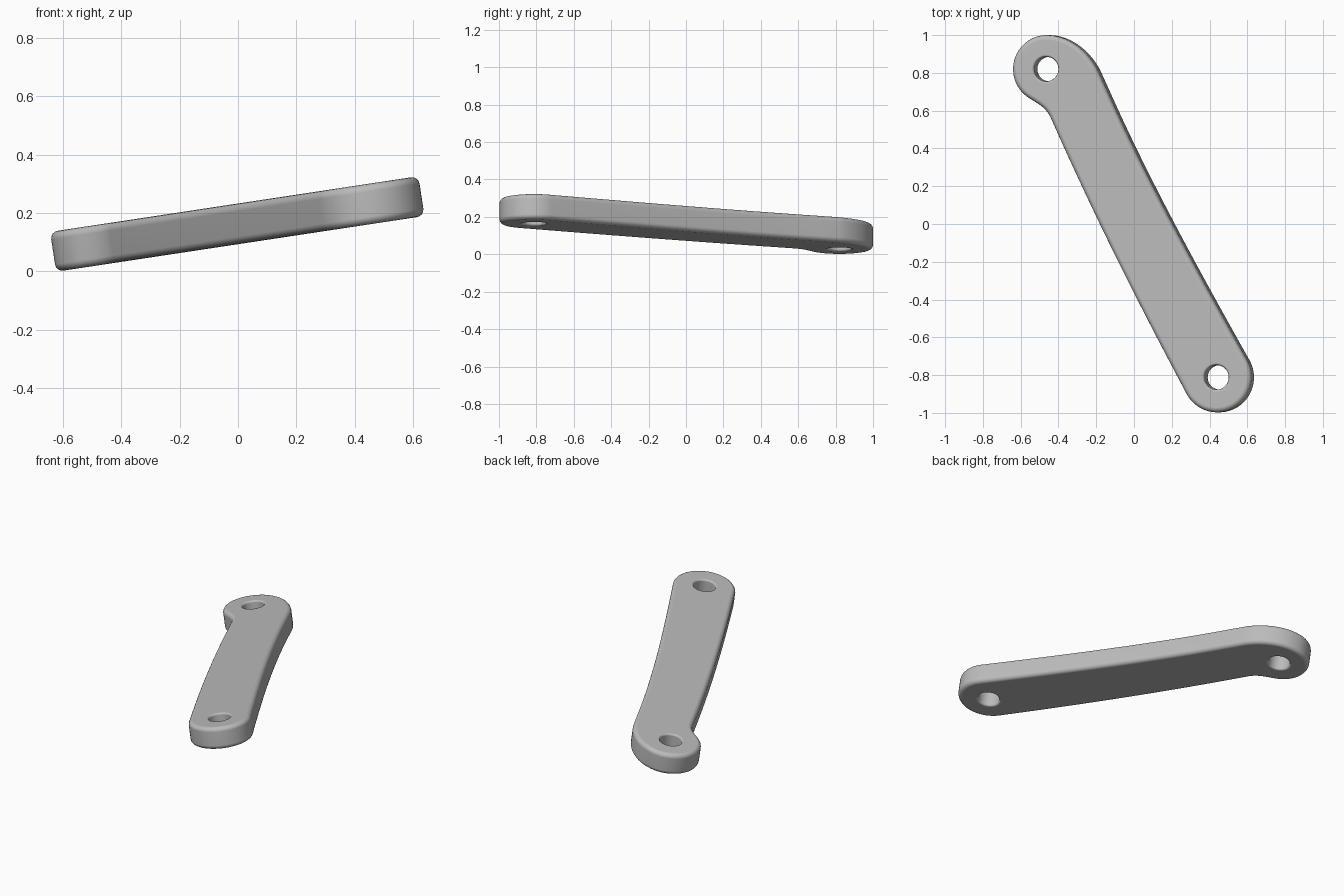
import bpy, bmesh, math
from mathutils import Vector
from mathutils.geometry import interpolate_bezier

if "Cube" in bpy.data.objects:
    bpy.data.objects.remove(bpy.data.objects["Cube"], do_unlink=True)

HALF = 0.069                      # half plate thickness
FRONT, BACK = (0.451, -0.812), (-0.461, 0.82)


def arc(centre, radius, start, end, steps):
    angles = [math.radians(start + (end - start) * i / steps) for i in range(steps + 1)]
    return [Vector((centre[0] + radius * math.cos(a), centre[1] + radius * math.sin(a), 0)) for a in angles]


def bezier(a, b, c, d, steps):
    """Points strictly between the two ends of a cubic curve."""
    pts = interpolate_bezier(*[Vector((*p, 0)) for p in (a, b, c, d)], steps + 1)
    return pts[1:-1]


def mesh_object(name, bm, mat):
    mesh = bpy.data.meshes.new(name)
    bmesh.ops.recalc_face_normals(bm, faces=bm.faces)
    bm.to_mesh(mesh)
    bm.free()
    obj = bpy.data.objects.new(name, mesh)
    mesh.materials.append(mat)
    bpy.context.collection.objects.link(obj)
    return obj


grey = bpy.data.materials.new("plain grey")
grey.use_nodes = True
grey.diffuse_color = (0.5, 0.5, 0.5, 1)
grey.node_tree.nodes["Principled BSDF"].inputs["Base Color"].default_value = (0.5, 0.5, 0.5, 1)

# Outline: round front end, bowed right edge, hooked back end, notch, bowed left edge
outline = arc(FRONT, 0.185, 209, 390, 28)
outline += bezier((0.611, -0.72), (0.335, -0.233), (0.049, 0.277), (-0.175, 0.79), 20)
outline += bezier((-0.175, 0.79), (-0.23, 0.91), (-0.34, 1.0), (-0.461, 1.0), 12)
outline += arc(BACK, 0.18, 90, 240, 24)
outline += bezier((-0.551, 0.664), (-0.475, 0.62), (-0.455, 0.6), (-0.433, 0.549), 10)
outline += bezier((-0.433, 0.549), (-0.213, 0.056), (0.031, -0.425), (0.289, -0.9), 20)

# Plate with rounded rims
bm = bmesh.new()
bottom = bm.faces.new([bm.verts.new((p.x, p.y, -HALF)) for p in outline])
top = bmesh.ops.extrude_face_region(bm, geom=[bottom], use_keep_orig=True)
bmesh.ops.translate(bm, vec=(0, 0, 2 * HALF), verts=[v for v in top["geom"] if isinstance(v, bmesh.types.BMVert)])
rims = [e for e in bm.edges if abs(e.verts[0].co.z - e.verts[1].co.z) < 0.001]
bmesh.ops.bevel(bm, geom=rims, offset=0.026, segments=4, profile=0.5, affect='EDGES')
plate = mesh_object("link_arm", bm, grey)

# Bolt holes, slightly flared at both mouths
flare = 0.012
steps = [math.radians(a) for a in (0, 30, 60, 90)]
upper = [(0.065 + flare * (1 - math.cos(a)), HALF - flare + flare * math.sin(a)) for a in steps]
upper.append((0.065 + flare, HALF + 0.03))
profile = [(r, -z) for r, z in reversed(upper)] + upper
for name, centre in (("front_hole_cutter", FRONT), ("back_hole_cutter", BACK)):
    bm = bmesh.new()
    rings = [[bm.verts.new((p.x, p.y, z)) for p in arc(centre, r, 0, 360, 32)[:-1]] for r, z in profile]
    for low, high in zip(rings, rings[1:]):
        for i in range(32):
            j = (i + 1) % 32
            bm.faces.new((low[i], low[j], high[j], high[i]))
    bm.faces.new(rings[0][::-1])
    bm.faces.new(rings[-1])
    cutter = mesh_object(name, bm, grey)
    cutter.hide_render = True
    cut = plate.modifiers.new(name, 'BOOLEAN')
    cut.operation, cut.solver, cut.object = 'DIFFERENCE', 'EXACT', cutter
    bpy.context.view_layer.objects.active = plate
    bpy.ops.object.modifier_apply(modifier=cut.name)
    bpy.data.objects.remove(cutter, do_unlink=True)

# Smooth walls, flat faces kept clean
bpy.ops.object.select_all(action='DESELECT')
plate.select_set(True)
bpy.context.view_layer.objects.active = plate
bpy.ops.object.shade_smooth_by_angle(angle=math.radians(35))
weighted = plate.modifiers.new("clean_normals", 'WEIGHTED_NORMAL')
weighted.keep_sharp = True

# Tilt so the right-hand edge rises, resting on the ground
plate.rotation_euler = (0, math.radians(-8.6), 0)
plate.location.z = 0.1625
